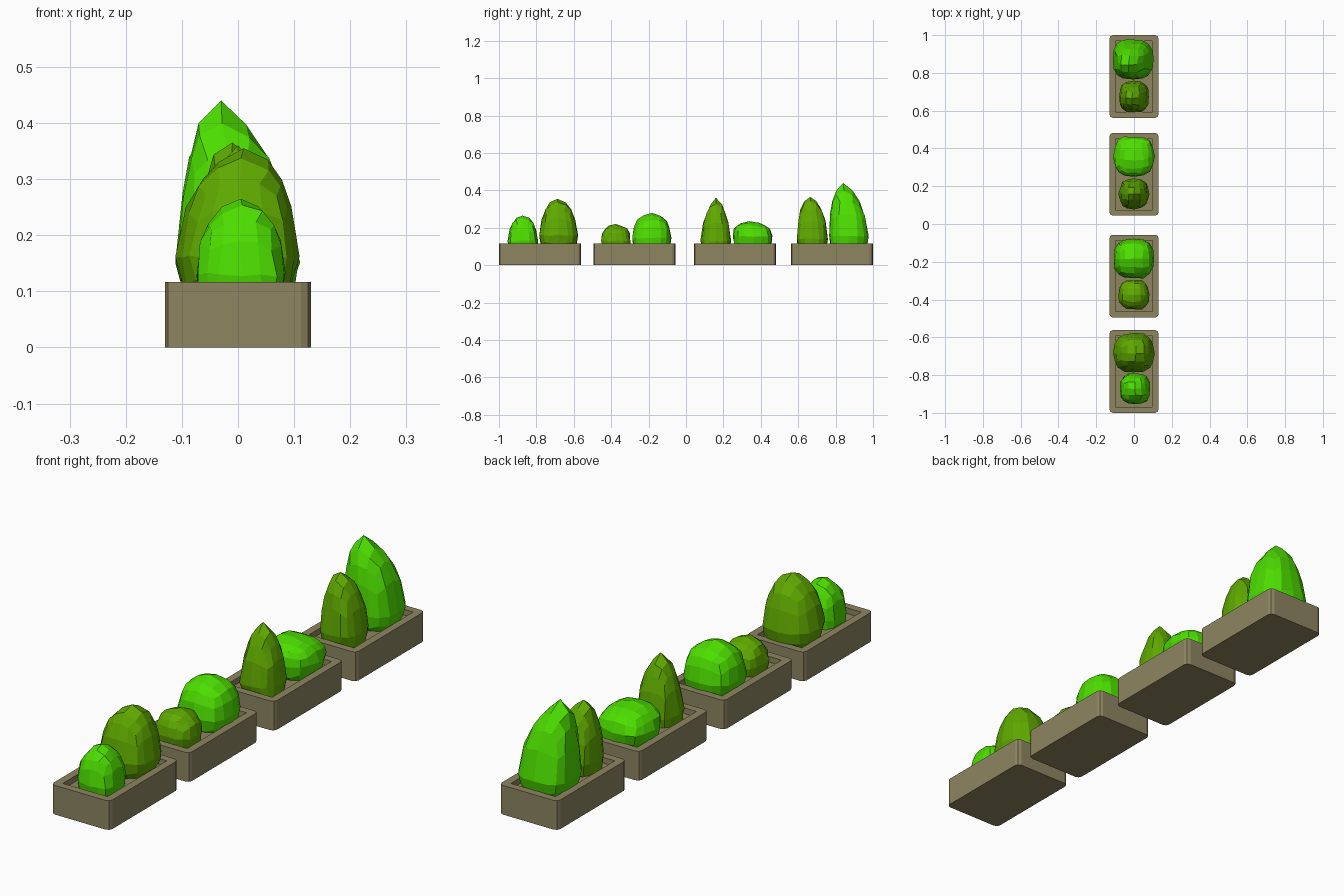
import bpy, bmesh, math, random
from mathutils import Vector

random.seed(4)
if "Cube" in bpy.data.objects:
    bpy.data.objects.remove(bpy.data.objects["Cube"])


def material(name, rgb):
    m = bpy.data.materials.new(name)
    m.use_nodes = True
    m.diffuse_color = (*rgb, 1)
    bsdf = m.node_tree.nodes["Principled BSDF"]
    bsdf.inputs["Base Color"].default_value = (*rgb, 1)
    return m


stone = material("tan stone", (0.27, 0.235, 0.12))
bright = material("bright leaf green", (0.075, 0.74, 0.0))
olive = material("olive leaf green", (0.115, 0.4, 0.0))


def finish(bm, name, mat):
    bmesh.ops.recalc_face_normals(bm, faces=bm.faces)
    mesh = bpy.data.meshes.new(name)
    bm.to_mesh(mesh)
    bm.free()
    mesh.materials.append(mat)
    ob = bpy.data.objects.new(name, mesh)
    bpy.context.collection.objects.link(ob)


def planter(name, y, half_x=0.13, half_y=0.219, rim=0.117, floor=0.094):
    """Open trough with rounded outer corners and a sharp inner recess."""
    bm = bmesh.new()

    def ring(inset, radius, z):
        verts = []
        for k, (sx, sy) in enumerate([(1, 1), (-1, 1), (-1, -1), (1, -1)]):
            for step in range(3):
                a = math.radians(90 * k + 45 * step)
                verts.append(bm.verts.new((
                    sx * (half_x - inset - radius) + radius * math.cos(a),
                    y + sy * (half_y - inset - radius) + radius * math.sin(a), z)))
        return verts

    rings = [ring(0, 0.018, 0), ring(0, 0.018, rim),
             ring(0.031, 0, rim), ring(0.031, 0, floor)]
    for low, high in zip(rings, rings[1:]):
        for i in range(len(low)):
            j = (i + 1) % len(low)
            bm.faces.new((low[i], low[j], high[j], high[i]))
    bm.faces.new(rings[0])
    bm.faces.new(rings[-1])
    bmesh.ops.remove_doubles(bm, verts=bm.verts, dist=0.0001)
    finish(bm, name, stone)


def bush(name, mat, y, rx, ry, belly, top, taper=0.0, spike=0.0, lean=(0, 0), x=0):
    """Faceted, slightly boxy cube-sphere, narrowed toward the top and leaning."""
    bm = bmesh.new()
    bmesh.ops.create_cube(bm, size=2)
    bmesh.ops.subdivide_edges(bm, edges=bm.edges[:], cuts=3, use_grid_fill=True)
    for v in bm.verts:
        p = v.co.normalized()
        up = max(p.z, 0)
        peak = max(p.z - 0.88, 0) / 0.12
        boxy = 1 + 0.09 * math.sin(2 * math.atan2(p.y, p.x)) ** 2
        r = (1 - taper * up) * boxy
        z = p.z * (top - belly) * (1 - spike * (1 - peak)) if p.z > 0 else p.z * 0.11
        jig = Vector([random.uniform(-0.004, 0.004) for _ in range(3)])
        v.co = Vector((x + p.x * rx * r + lean[0] * up ** 2,
                       y + p.y * ry * r + lean[1] * up ** 2,
                       belly + z)) + jig * (1 - peak)
    finish(bm, name, mat)


# Row of troughs
for i, y in enumerate((-0.781, -0.276, 0.263, 0.781)):
    planter(f"planter_{i + 1}", y)

# Each trough holds a small shrub in front and a larger one behind
bush("front_low_bush", bright, -0.873, 0.082, 0.082, 0.13, 0.265, 0.06, x=0.005)
bush("front_tall_bush", olive, -0.682, 0.108, 0.105, 0.16, 0.355, 0.1, lean=(0.01, -0.005))
bush("second_low_bush", olive, -0.375, 0.08, 0.08, 0.13, 0.22)
bush("second_round_bush", bright, -0.183, 0.108, 0.107, 0.145, 0.28)
bush("third_pointed_bush", olive, 0.16, 0.08, 0.08, 0.13, 0.36, 0.16, 0.05)
bush("third_flat_bush", bright, 0.357, 0.108, 0.108, 0.155, 0.235, lean=(0, -0.02))
bush("back_slim_bush", olive, 0.674, 0.08, 0.083, 0.14, 0.365, 0.1, lean=(-0.01, -0.01))
bush("back_tall_bush", bright, 0.87, 0.11, 0.108, 0.155, 0.44, 0.15, 0.05,
     lean=(-0.025, -0.03), x=-0.005)
